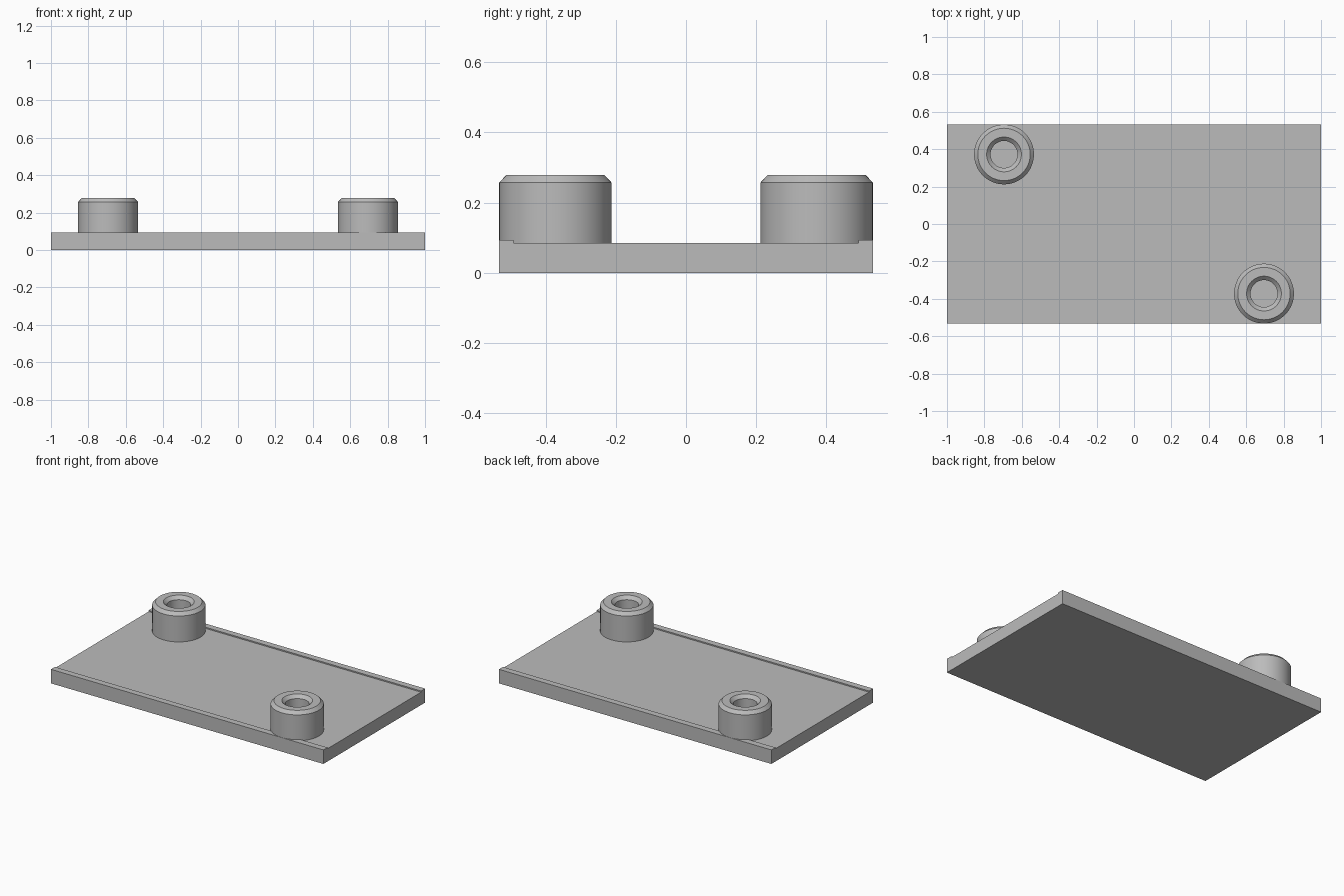
import bpy, bmesh, math
from mathutils import Vector

cube = bpy.data.objects.get("Cube")
if cube:
    bpy.data.objects.remove(cube, do_unlink=True)

grey = bpy.data.materials.new("plain grey")
grey.use_nodes = True
colour = (0.5, 0.5, 0.5, 1)
grey.diffuse_color = colour
grey.node_tree.nodes["Principled BSDF"].inputs["Base Color"].default_value = colour


def finish(bm, name, smooth=False):
    bmesh.ops.recalc_face_normals(bm, faces=bm.faces)
    mesh = bpy.data.meshes.new(name)
    bm.to_mesh(mesh)
    bm.free()
    mesh.materials.append(grey)
    obj = bpy.data.objects.new(name, mesh)
    bpy.context.collection.objects.link(obj)
    if smooth:
        bpy.ops.object.select_all(action="DESELECT")
        obj.select_set(True)
        bpy.context.view_layer.objects.active = obj
        bpy.ops.object.shade_smooth_by_angle(angle=math.radians(25))
    return obj


# Base plate: side profile with a low lip along each long edge
half_length, half_width, lip_inner = 1.0, 0.533, 0.491
floor_z, lip_z = 0.085, 0.093
half = [(half_width, 0), (half_width, lip_z), (lip_inner, lip_z), (lip_inner, floor_z)]
outline = half + [(-y, z) for y, z in reversed(half)]
bm = bmesh.new()
face = bm.faces.new([bm.verts.new((-half_length, y, z)) for y, z in outline])
extruded = bmesh.ops.extrude_face_region(bm, geom=[face], use_keep_orig=True)
moved = [v for v in extruded["geom"] if isinstance(v, bmesh.types.BMVert)]
bmesh.ops.translate(bm, verts=moved, vec=Vector((2 * half_length, 0, 0)))
finish(bm, "base_plate")


# Round bosses: chamfered outside, countersunk blind hole
def boss(name, x, y):
    profile = [(0.16, 0.08), (0.16, 0.257), (0.14, 0.278), (0.093, 0.278),
               (0.072, 0.257), (0.072, floor_z), (0, floor_z)]
    bm = bmesh.new()
    verts = [bm.verts.new((r, 0, z)) for r, z in profile]
    edges = [bm.edges.new(pair) for pair in zip(verts, verts[1:])]
    bmesh.ops.spin(bm, geom=verts + edges, axis=(0, 0, 1), cent=(0, 0, 0),
                   angle=math.tau, steps=64)
    bmesh.ops.remove_doubles(bm, verts=bm.verts, dist=0.0005)
    bmesh.ops.holes_fill(bm, edges=[e for e in bm.edges if e.is_boundary], sides=0)
    obj = finish(bm, name, smooth=True)
    obj.location = (x, y, 0)


boss("back_right_boss", -0.695, 0.372)
boss("front_left_boss", 0.695, -0.372)
